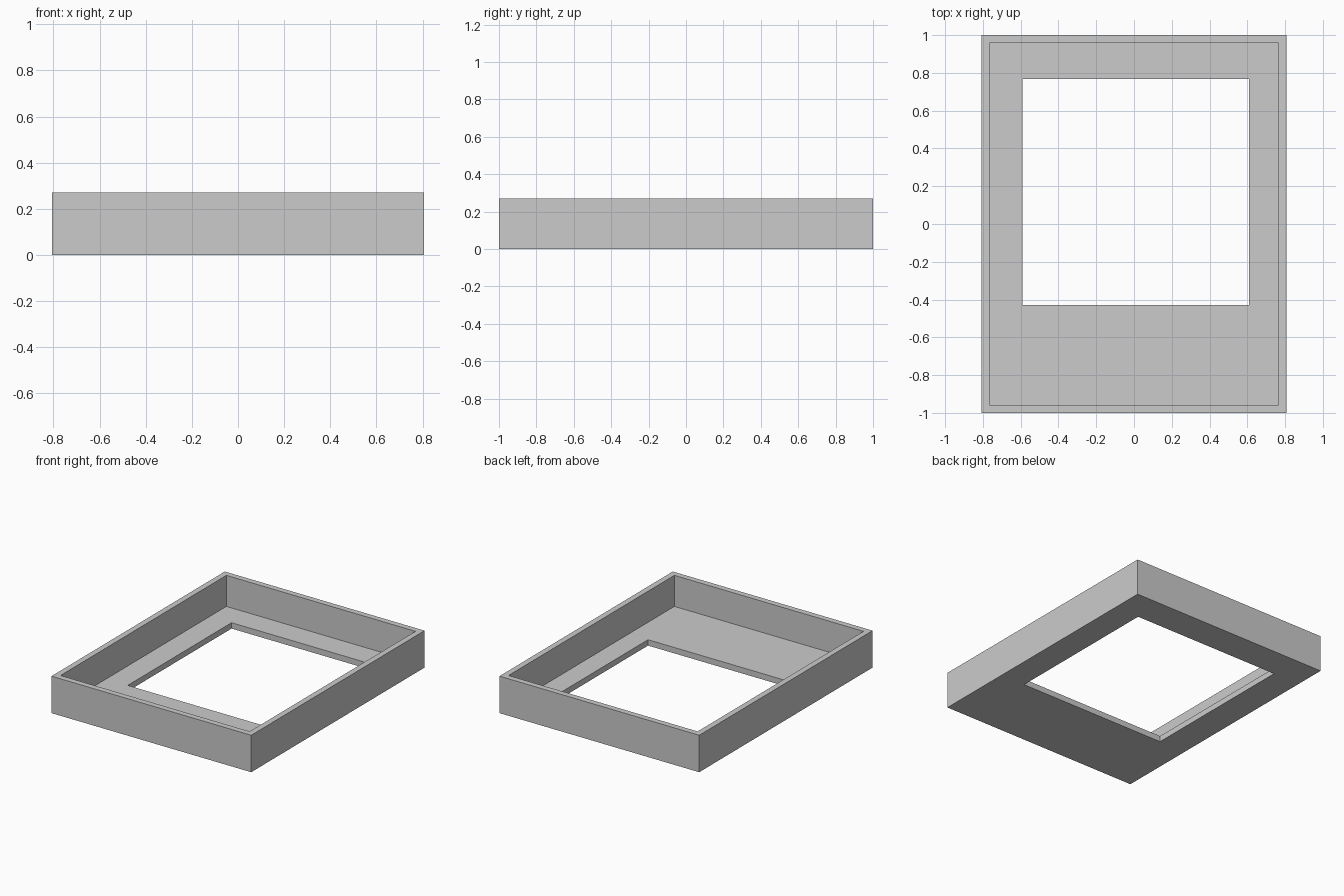
import bpy
import bmesh

if "Cube" in bpy.data.objects:
    bpy.data.objects.remove(bpy.data.objects["Cube"], do_unlink=True)

HEIGHT, FLOOR = 0.27, 0.043
OUTER = (-0.807, 0.807, -1.0, 1.0)       # x min, x max, y min, y max
INNER = (-0.764, 0.764, -0.957, 0.957)
WINDOW = (-0.59, 0.608, -0.43, 0.768)

grey = bpy.data.materials.new("plain grey")
grey.use_nodes = True
colour = (0.6, 0.6, 0.6, 1.0)
grey.diffuse_color = colour
grey.node_tree.nodes["Principled BSDF"].inputs["Base Color"].default_value = colour


def loop(bm, rect, z):
    x0, x1, y0, y1 = rect
    return [bm.verts.new((x, y, z))
            for x, y in ((x0, y0), (x1, y0), (x1, y1), (x0, y1))]


# Rectangular loops swept round the section: outside, rim, inside, floor, window
bm = bmesh.new()
section = [(OUTER, 0), (OUTER, HEIGHT), (INNER, HEIGHT),
           (INNER, FLOOR), (WINDOW, FLOOR), (WINDOW, 0)]
rings = [loop(bm, rect, z) for rect, z in section]
for a, b in zip(rings, rings[1:] + rings[:1]):
    for i in range(4):
        j = (i + 1) % 4
        bm.faces.new((a[i], a[j], b[j], b[i]))
bmesh.ops.recalc_face_normals(bm, faces=bm.faces)

mesh = bpy.data.meshes.new("tray_frame")
bm.to_mesh(mesh)
bm.free()
mesh.materials.append(grey)
tray = bpy.data.objects.new("tray_frame", mesh)
bpy.context.collection.objects.link(tray)
